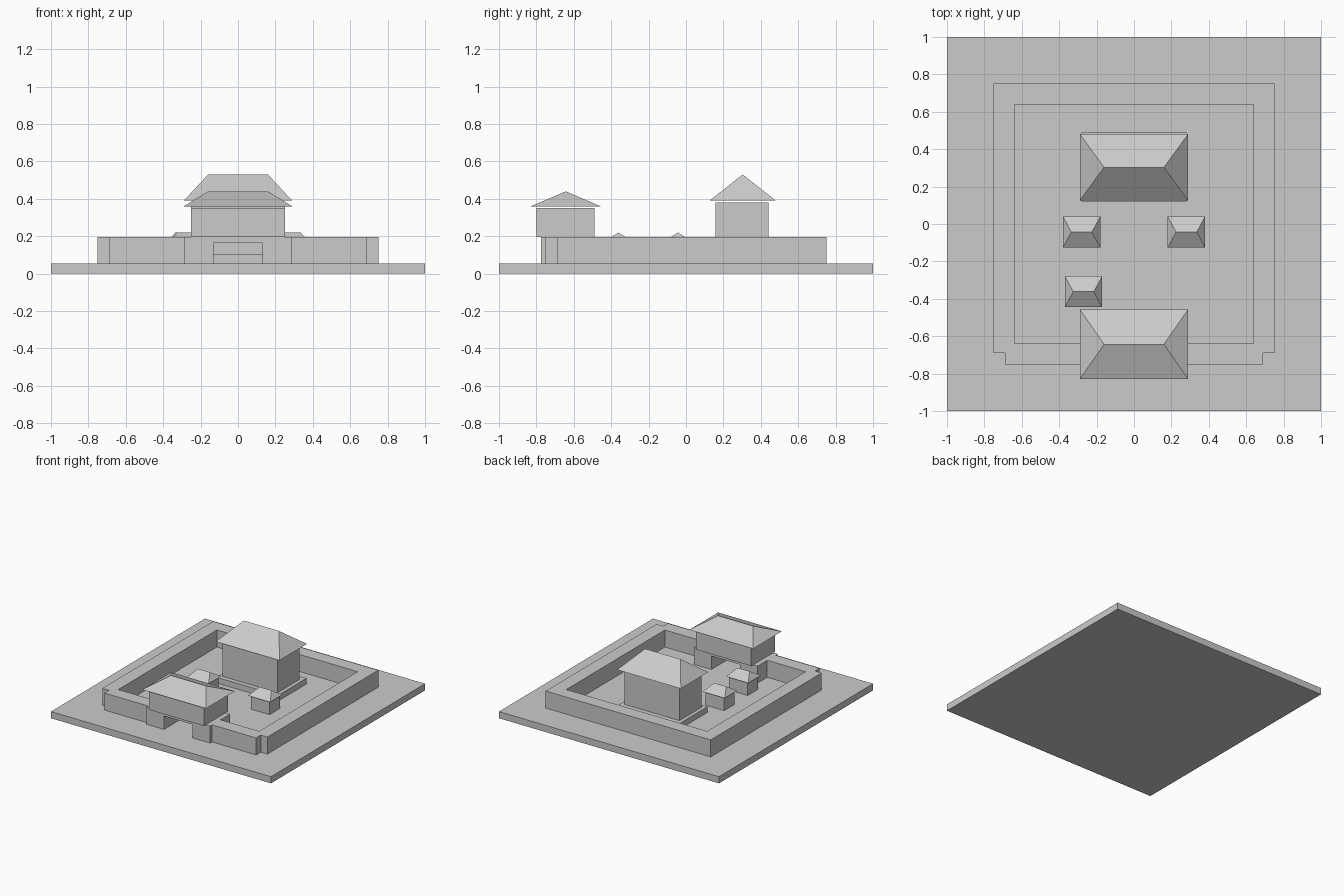
import bpy
import bmesh
from mathutils import Vector

cube = bpy.data.objects.get("Cube")
if cube:
    bpy.data.objects.remove(cube, do_unlink=True)

stone = bpy.data.materials.new("plain_grey")
stone.use_nodes = True
GREY = (0.6, 0.6, 0.6, 1)
stone.diffuse_color = GREY
stone.node_tree.nodes["Principled BSDF"].inputs["Base Color"].default_value = GREY

GROUND = 0.055
WALL_TOP = 0.195


def finish(name, bm):
    bmesh.ops.recalc_face_normals(bm, faces=bm.faces)
    mesh = bpy.data.meshes.new(name)
    bm.to_mesh(mesh)
    bm.free()
    mesh.materials.append(stone)
    obj = bpy.data.objects.new(name, mesh)
    bpy.context.collection.objects.link(obj)
    return obj


def prism(name, points, offset):
    """Extrude a closed outline along an offset."""
    bm = bmesh.new()
    face = bm.faces.new([bm.verts.new(p) for p in points])
    new = bmesh.ops.extrude_face_region(bm, geom=[face])["geom"]
    verts = [v for v in new if isinstance(v, bmesh.types.BMVert)]
    bmesh.ops.translate(bm, verts=verts, vec=Vector(offset))
    return finish(name, bm)


def box(name, x, y, half_x, half_y, low, high):
    corners = [(x + sx * half_x, y + sy * half_y, low)
               for sx, sy in ((-1, -1), (1, -1), (1, 1), (-1, 1))]
    return prism(name, corners, (0, 0, high - low))


def hip_roof(name, x, y, half_x, half_y, ridge, eave, top):
    bm = bmesh.new()
    a, b, c, d = [bm.verts.new((x + sx * half_x, y + sy * half_y, eave))
                  for sx, sy in ((-1, -1), (1, -1), (1, 1), (-1, 1))]
    left, right = [bm.verts.new((x + s * ridge, y, top)) for s in (-1, 1)]
    for loop in ((a, b, right, left), (c, d, left, right),
                 (b, c, right), (d, a, left), (d, c, b, a)):
        bm.faces.new(loop)
    return finish(name, bm)


# Ground slab
box("ground_slab", 0, 0, 1, 1, 0, GROUND)

# Courtyard wall, open at the gate and notched at the front corners
half = [(0.29, -0.64), (0.64, -0.64), (0.64, 0.64)]
outer = [(0.75, 0.75), (0.75, -0.69), (0.69, -0.69), (0.69, -0.75), (0.29, -0.75)]
outline = (half + [(-x, y) for x, y in reversed(half)]
           + [(-x, y) for x, y in reversed(outer)] + outer)
prism("courtyard_wall", [(x, y, GROUND) for x, y in outline],
      (0, 0, WALL_TOP - GROUND))

# Gatehouse: base with a passage, upper room and roof
jamb = [(0.13, 0.165), (0.13, GROUND), (0.29, GROUND), (0.29, WALL_TOP)]
arch = jamb + [(-x, z) for x, z in reversed(jamb)]
prism("gate_base", [(x, -0.775, z) for x, z in arch], (0, 0.26, 0))
box("gate_room", 0, -0.645, 0.25, 0.155, WALL_TOP, 0.352)
hip_roof("gate_roof", 0, -0.643, 0.29, 0.187, 0.16, 0.36, 0.44)

# Main hall on its platform
box("hall_platform", 0, 0.305, 0.28, 0.185, GROUND, 0.102)
box("hall_body", 0, 0.3, 0.25, 0.142, 0.102, 0.38)
hip_roof("hall_roof", 0, 0.303, 0.29, 0.178, 0.16, 0.39, 0.53)

# Small courtyard houses
for side, x, y in (("right", -0.28, -0.043), ("left", 0.28, -0.043),
                   ("front", -0.27, -0.362)):
    box(side + "_house_body", x, y, 0.085, 0.068, GROUND, 0.16)
    hip_roof(side + "_house_roof", x, y, 0.1, 0.083, 0.055, 0.167, 0.22)
